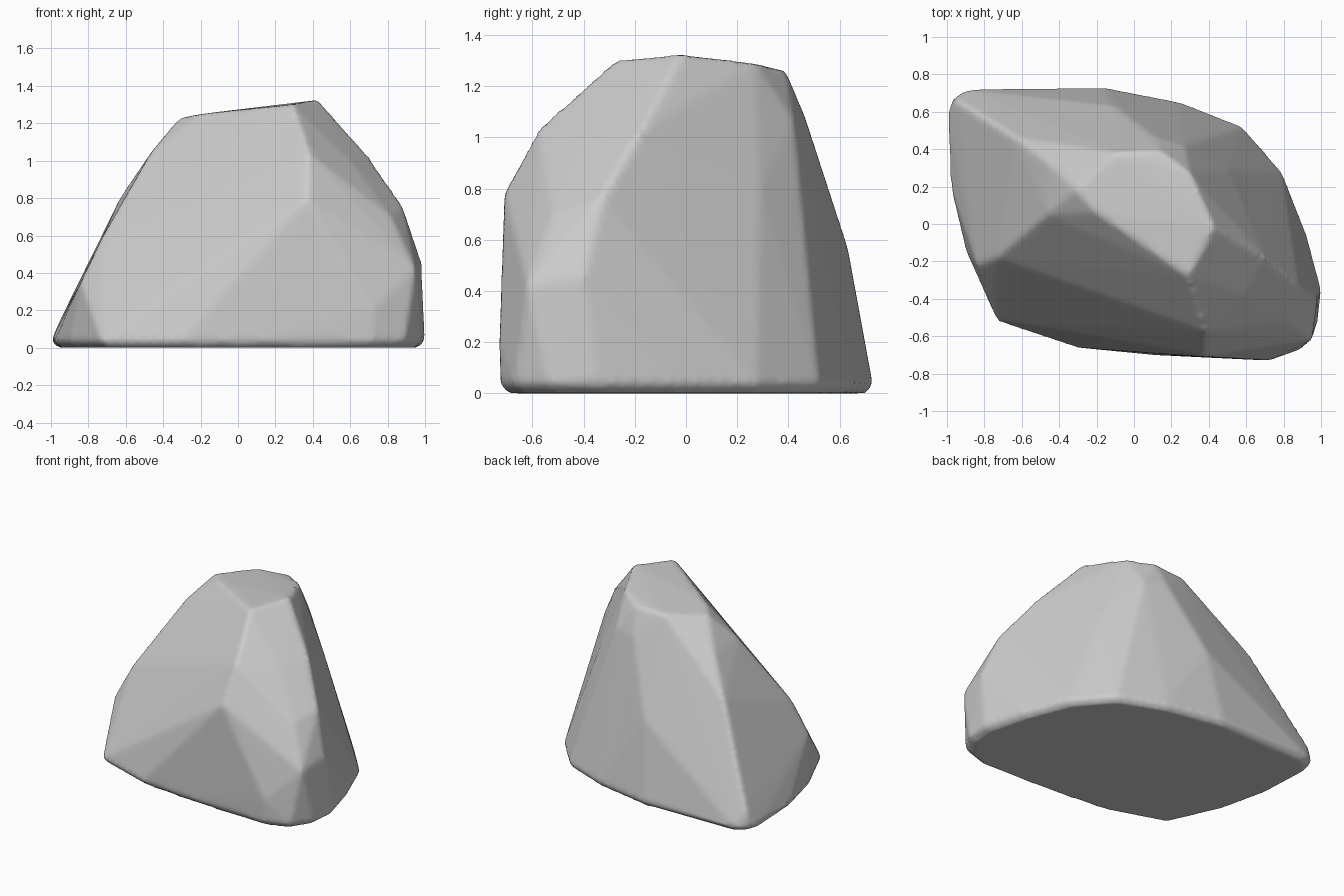
import bpy, bmesh

if "Cube" in bpy.data.objects:
    bpy.data.objects.remove(bpy.data.objects["Cube"])

# Footprint outline, widest just above the ground
FOOT = [(-1, .58), (-.97, .67), (-.89, .72), (-.16, .73), (.25, .65), (.58, .52),
        (.79, .28), (.92, -.05), (1, -.35), (.98, -.53), (.89, -.67), (.72, -.725),
        (.1, -.70), (-.31, -.66), (-.73, -.52), (-.9, -.14), (-.98, .2)]
# Sloping crown facet
CROWN = [(-.31, .18, 1.23), (-.09, .38, 1.25), (.14, .39, 1.26), (.3, .27, 1.29),
         (.43, -.02, 1.325), (.38, -.13, 1.3), (.29, -.28, 1.3), (-.2, .06, 1.25)]
# Points along the ridges that run down the flanks
BACK_LEFT = [(-.95, .66, .15), (-.81, .58, .4), (-.63, .46, .8), (-.46, .33, 1.05)]
FRONT_LEFT = [(-.84, -.22, .35), (-.73, -.18, .58), (-.46, .05, 1.05)]
FRONT = [(.38, -.57, 1.04), (.37, -.71, .79), (.72, -.73, .2)]
RIGHT = [(.7, -.18, 1.02), (.88, -.33, .76), (.98, -.4, .46), (.95, -.62, .42),
         (.82, -.52, .7), (.6, -.38, 1.0)]
BACK = [(.5, .29, .8), (.27, .42, 1.07), (-.1, .63, .58), (.1, .47, 1.07)]

# Boulder: hull through the ridge points, with a tucked-in flat base
bm = bmesh.new()
for x, y in FOOT:
    bm.verts.new((x, y, .035))
    bm.verts.new((x * .96, y * .96, 0))
for p in CROWN + BACK_LEFT + FRONT_LEFT + FRONT + RIGHT + BACK:
    bm.verts.new(p)
hull = bmesh.ops.convex_hull(bm, input=bm.verts[:])
junk = {v for v in hull["geom_interior"] + hull["geom_unused"]
        if isinstance(v, bmesh.types.BMVert)}
bmesh.ops.delete(bm, geom=list(junk), context='VERTS')
bmesh.ops.recalc_face_normals(bm, faces=bm.faces[:])
mesh = bpy.data.meshes.new("boulder")
bm.to_mesh(mesh)
bm.free()
boulder = bpy.data.objects.new("boulder", mesh)
bpy.context.collection.objects.link(boulder)

# Even out the surface, then wear the edges down softly
remesh = boulder.modifiers.new("even_surface", 'REMESH')
remesh.mode = 'VOXEL'
remesh.voxel_size = .02
remesh.use_smooth_shade = True
wear = boulder.modifiers.new("worn_edges", 'SMOOTH')
wear.factor = .5
wear.iterations = 3
